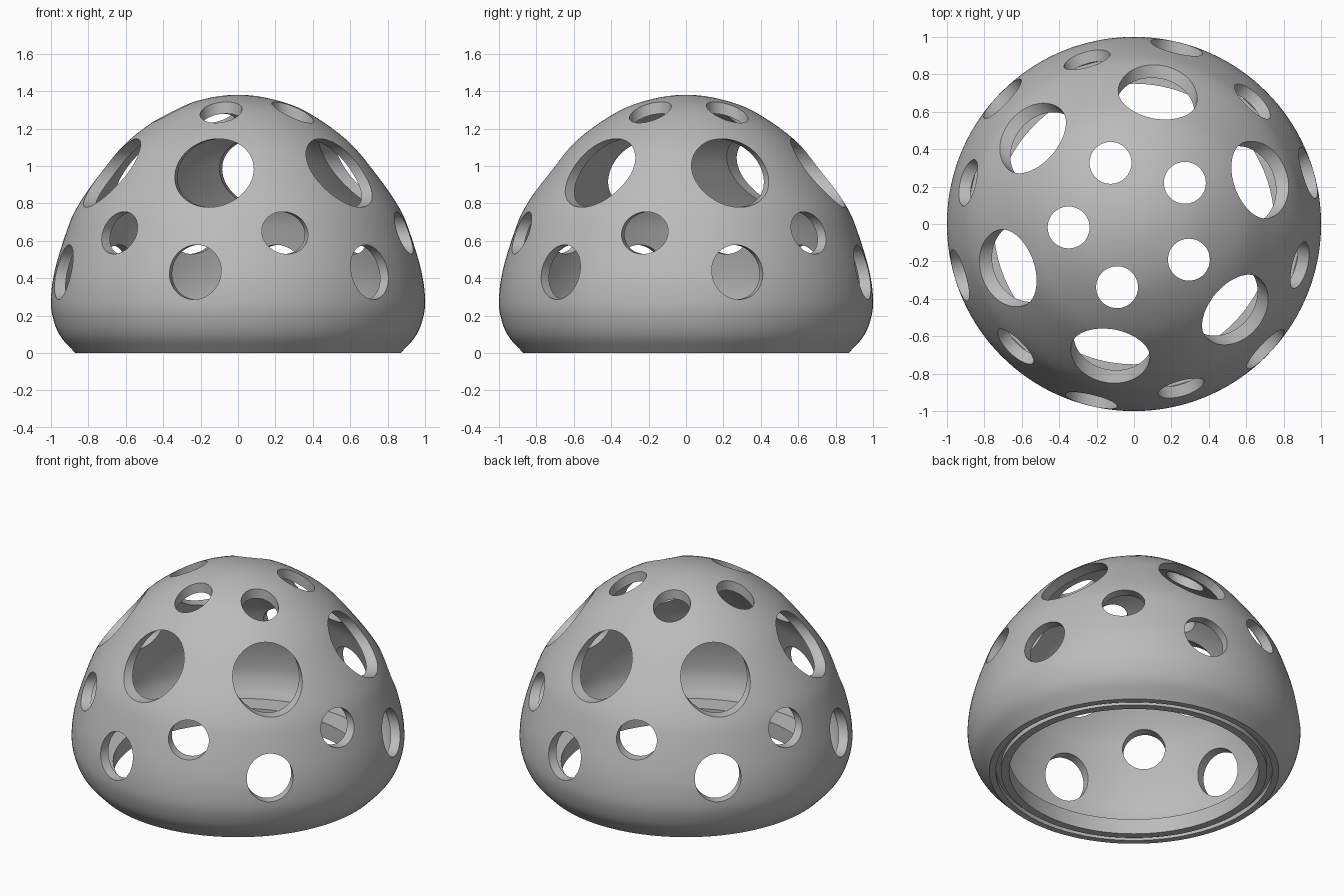
import bpy, bmesh
from math import radians, cos, sin
from mathutils import Vector, Matrix

if "Cube" in bpy.data.objects:
    bpy.data.objects.remove(bpy.data.objects["Cube"], do_unlink=True)

WALL = 0.06
SEGMENTS = 144


def smooth_path(points, steps):
    """Catmull-Rom curve through the points."""
    pts = [Vector(p) for p in points]
    pts = [2 * pts[0] - pts[1]] + pts + [Vector((-pts[-2].x, pts[-2].y))]
    path = []
    for a, b, c, d in zip(pts, pts[1:], pts[2:], pts[3:]):
        for i in range(steps):
            t = i / steps
            path.append(0.5 * (2 * b + (c - a) * t + (2 * a - 5 * b + 4 * c - d) * t**2
                               + (3 * b - a - 3 * c + d) * t**3))
    return path + [pts[-2]]


def inset_path(path, distance):
    """Offset a profile towards the inside of the dome."""
    result = []
    for i, p in enumerate(path):
        tangent = (path[min(i + 1, len(path) - 1)] - path[max(i - 1, 0)]).normalized()
        result.append(p + Vector((-tangent.y, tangent.x)) * distance)
    result[-1] = Vector((0, path[-1].y - distance))
    return [p for p in result if p.x >= 0]


def object_from(bm, name):
    bmesh.ops.recalc_face_normals(bm, faces=bm.faces)
    mesh = bpy.data.meshes.new(name)
    bm.to_mesh(mesh)
    bm.free()
    obj = bpy.data.objects.new(name, mesh)
    bpy.context.collection.objects.link(obj)
    return obj


# Dome shell: outer curve, inner curve, ledge and grooved rim, turned about z
outer = smooth_path([(0.87, 0), (0.95, 0.09), (0.99, 0.19), (1, 0.29), (0.98, 0.44),
                     (0.92, 0.64), (0.86, 0.78), (0.735, 0.96), (0.58, 1.14),
                     (0.36, 1.293), (0.17, 1.36), (0, 1.38)], 5)
inner = [p for p in inset_path(outer, WALL) if p.y > 0.115]
ledge = [(0.89, 0.1), (0.75, 0.1), (0.75, 0), (0.8, 0), (0.8, 0.03), (0.83, 0.03), (0.83, 0)]
profile = outer + inner[::-1] + [Vector(p) for p in ledge]

bm = bmesh.new()
verts = [bm.verts.new((p.x, 0, p.y)) for p in profile]
top = len(outer) - 1
edges = [bm.edges.new((verts[i], verts[(i + 1) % len(verts)]))
         for i in range(len(verts)) if i != top]
bmesh.ops.spin(bm, geom=verts + edges, cent=(0, 0, 0), axis=(0, 0, 1),
               angle=radians(360), steps=SEGMENTS, use_merge=True)
bmesh.ops.remove_doubles(bm, verts=bm.verts, dist=0.0005)
dome = object_from(bm, "dome_shell")

# Hole cutters: rings of oval cylinders
cut = bmesh.new()


def add_cutter(matrix, length):
    bmesh.ops.create_cone(cut, cap_ends=True, segments=64, radius1=1, radius2=1,
                          depth=length, matrix=matrix)


def side_ring(count, start, z, half_width, half_height, near):
    far = 1.3
    for i in range(count):
        turn = Matrix.Rotation(radians(start + 360 / count * i), 4, 'Z')
        place = Matrix.Translation(((near + far) / 2, 0, z))
        lay = Matrix.Rotation(radians(90), 4, 'Y')
        add_cutter(turn @ place @ lay @ Matrix.Diagonal((half_height, half_width, 1, 1)),
                   far - near)


side_ring(6, 19.6, 0.962, 0.213, 0.183, 0.4)    # large holes
side_ring(6, 46, 0.642, 0.128, 0.113, 0.65)     # small holes
side_ring(6, 16.4, 0.432, 0.142, 0.146, 0.65)   # lower holes
for i in range(5):                              # crown holes
    a = radians(39 + 72 * i)
    add_cutter(Matrix.Translation((0.35 * cos(a), 0.35 * sin(a), 1.35))
               @ Matrix.Diagonal((0.112, 0.112, 1, 1)), 0.4)
cutter = object_from(cut, "hole_cutter")
cutter.hide_render = True

boolean = dome.modifiers.new("holes", 'BOOLEAN')
boolean.operation = 'DIFFERENCE'
boolean.solver = 'EXACT'
boolean.object = cutter

bpy.ops.object.select_all(action='DESELECT')
bpy.context.view_layer.objects.active = dome
dome.select_set(True)
bpy.ops.object.modifier_apply(modifier="holes")
bpy.data.objects.remove(cutter, do_unlink=True)

# Grey material
grey = bpy.data.materials.new("plain_grey")
grey.use_nodes = True
colour = (0.5, 0.5, 0.5, 1)
grey.diffuse_color = colour
grey.node_tree.nodes["Principled BSDF"].inputs["Base Color"].default_value = colour
dome.data.materials.clear()
dome.data.materials.append(grey)
bpy.ops.object.shade_smooth_by_angle(angle=radians(30))
